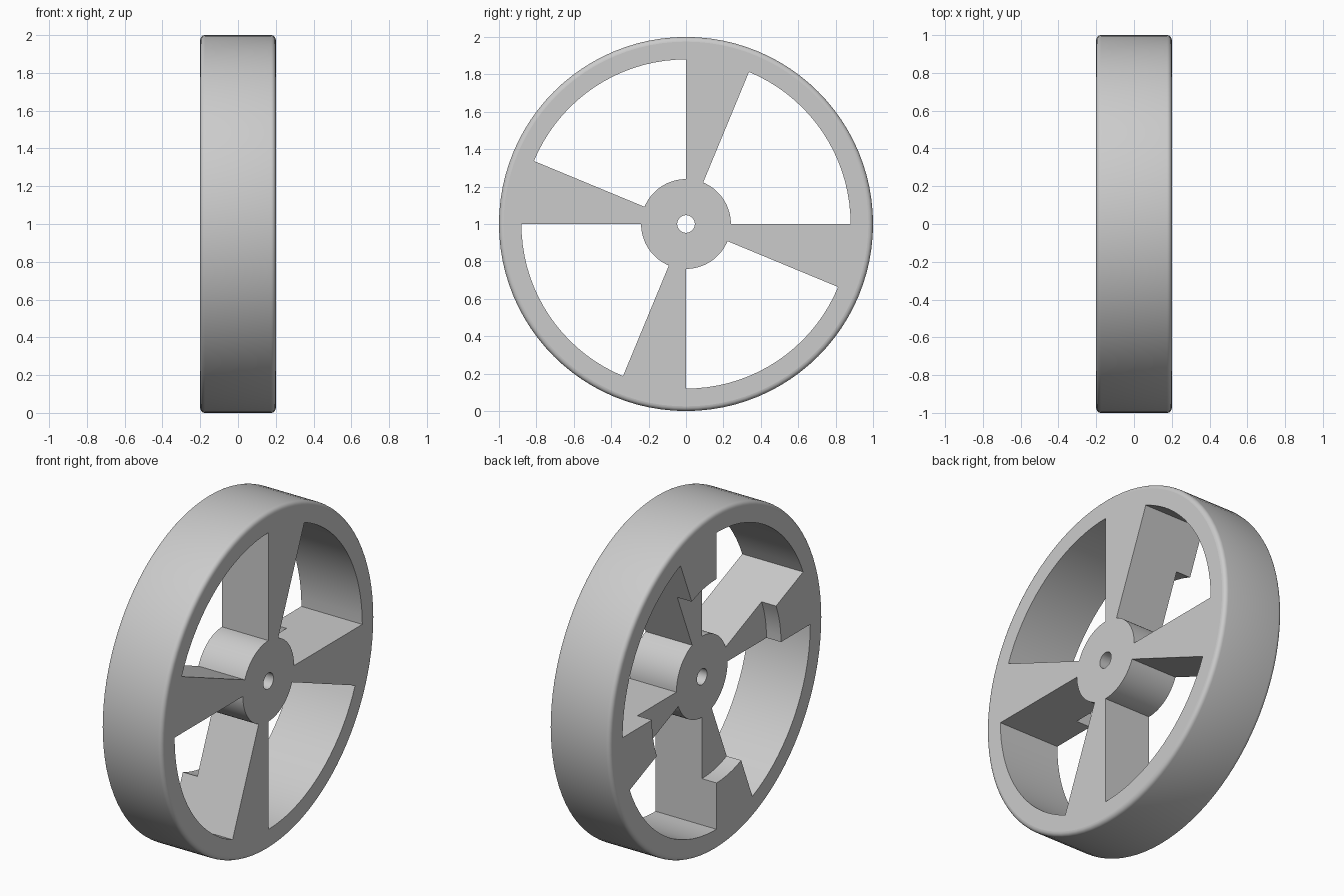
import bpy, bmesh, math

if "Cube" in bpy.data.objects:
    bpy.data.objects.remove(bpy.data.objects["Cube"], do_unlink=True)

# Main dimensions
HALF = 0.2          # half the wheel width
RECESS = -0.105     # recessed face of hub and inner spokes
BORE, HUB, STEP, RIM, OUTER = 0.047, 0.24, 0.605, 0.88, 1.0
ROUND = 0.025       # tread corner radius
SEGMENTS, QUARTER, SPOKE = 96, 24, 6

metal = bpy.data.materials.new("plain grey")
metal.use_nodes = True
grey = (0.6, 0.6, 0.6, 1)
metal.diffuse_color = grey
metal.node_tree.nodes["Principled BSDF"].inputs["Base Color"].default_value = grey


def tread_corner(side, start, end, steps=5):
    """Rounded tread corner as (radius, x) points."""
    points = []
    for i in range(steps + 1):
        a = math.radians(start + (end - start) * i / steps)
        points.append((OUTER - ROUND + ROUND * math.cos(a),
                       side * (HALF - ROUND + ROUND * math.sin(a))))
    return points


# Cross-sections as (radius, x) loops
tread = tread_corner(-1, 90, 0) + tread_corner(1, 0, 90)
rim_loop = [(RIM, -HALF)] + tread + [(RIM, HALF)]
hub_loop = [(BORE, RECESS), (HUB, RECESS), (HUB, HALF), (BORE, HALF)]
spoke_loop = ([(BORE, RECESS), (HUB, RECESS), (STEP, RECESS), (STEP, -HALF)]
              + rim_loop + [(HUB, HALF), (BORE, HALF)])
wall = [(HUB, RECESS), (STEP, RECESS), (STEP, -HALF),
        (RIM, -HALF), (RIM, HALF), (HUB, HALF)]

bm = bmesh.new()


def place(point, index):
    r, x = point
    a = math.tau * (index % SEGMENTS) / SEGMENTS
    return bm.verts.new((x, r * math.cos(a), OUTER + r * math.sin(a)))


def sweep(loop, index):
    """Sweep a closed section across one angular segment."""
    for p, q in zip(loop, loop[1:] + loop[:1]):
        bm.faces.new([place(p, index), place(q, index),
                      place(q, index + 1), place(p, index + 1)])


# Rim and hub at the windows, one joined section at the spokes
for i in range(SEGMENTS):
    step = i % QUARTER
    if step >= QUARTER - SPOKE:
        sweep(spoke_loop, i)
    else:
        sweep(rim_loop, i)
        sweep(hub_loop, i)
    # Spoke side walls
    if step in (0, QUARTER - SPOKE):
        bm.faces.new([place(p, i) for p in wall])

bmesh.ops.remove_doubles(bm, verts=bm.verts, dist=0.0002)
bmesh.ops.recalc_face_normals(bm, faces=bm.faces)

mesh = bpy.data.meshes.new("spoked_wheel")
bm.to_mesh(mesh)
bm.free()
mesh.materials.append(metal)
wheel = bpy.data.objects.new("spoked_wheel", mesh)
bpy.context.collection.objects.link(wheel)

# Smooth round surfaces, flat side faces
bpy.ops.object.select_all(action="DESELECT")
wheel.select_set(True)
bpy.context.view_layer.objects.active = wheel
bpy.ops.object.shade_smooth_by_angle(angle=math.radians(30))
for face in mesh.polygons:
    if abs(face.normal.x) > 0.999:
        face.use_smooth = False
